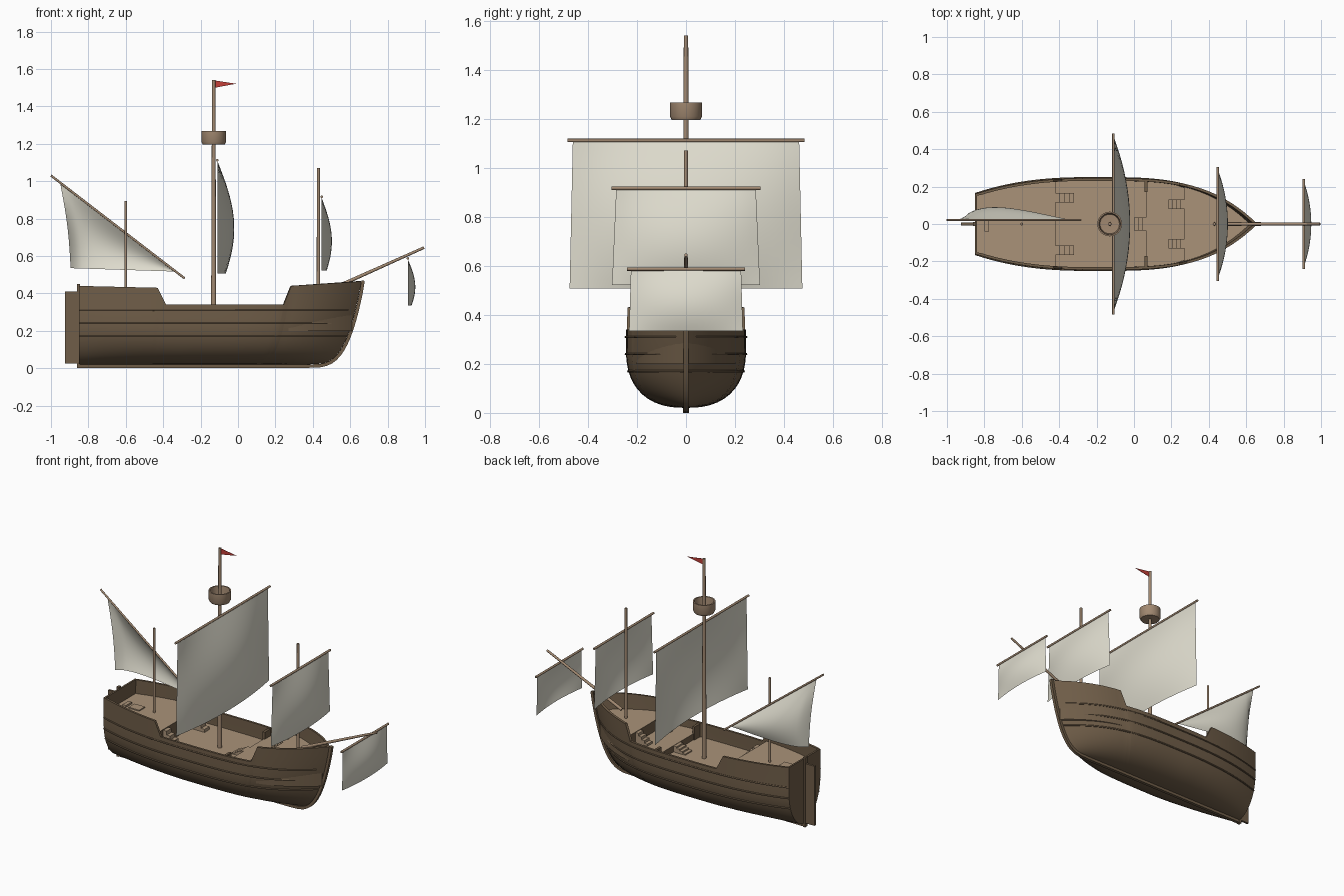
import bpy, bmesh, math
from mathutils import Vector

cube = bpy.data.objects.get("Cube")
if cube:
    bpy.data.objects.remove(cube)


def material(name, rgb):
    m = bpy.data.materials.new(name)
    m.use_nodes = True
    m.diffuse_color = (*rgb, 1)
    m.node_tree.nodes["Principled BSDF"].inputs["Base Color"].default_value = (*rgb, 1)
    return m


HULL = material("dark hull wood", (0.16, 0.11, 0.065))
DECK = material("deck planks", (0.40, 0.29, 0.19))
SPAR = material("spar wood", (0.36, 0.25, 0.165))
SAIL = material("canvas", (0.74, 0.72, 0.62))
RED = material("flag red", (0.55, 0.05, 0.04))
made = []


def finish(name, bm, *mats):
    bmesh.ops.recalc_face_normals(bm, faces=bm.faces)
    me = bpy.data.meshes.new(name)
    bm.to_mesh(me)
    bm.free()
    ob = bpy.data.objects.new(name, me)
    bpy.context.collection.objects.link(ob)
    for m in mats:
        me.materials.append(m)
    made.append(ob)
    return ob


def grid(name, nu, nv, fn, mat):
    """Surface sheet sampled from fn(u, v)."""
    bm = bmesh.new()
    vs = [[bm.verts.new(fn(i / nu, j / nv)) for j in range(nv + 1)] for i in range(nu + 1)]
    for i in range(nu):
        for j in range(nv):
            bm.faces.new((vs[i][j], vs[i + 1][j], vs[i + 1][j + 1], vs[i][j + 1]))
    bmesh.ops.remove_doubles(bm, verts=bm.verts, dist=1e-5)
    return finish(name, bm, mat)


def prism(name, pts, offset, *mats):
    """Extrude a flat outline along an offset; side faces take the last material."""
    bm = bmesh.new()
    f = bm.faces.new([bm.verts.new(p) for p in pts])
    ext = bmesh.ops.extrude_face_region(bm, geom=[f])
    bmesh.ops.translate(bm, vec=offset, verts=[g for g in ext["geom"] if isinstance(g, bmesh.types.BMVert)])
    bm.normal_update()
    d = Vector(offset).normalized()
    for f in bm.faces:
        f.material_index = 0 if abs(f.normal.dot(d)) > 0.9 else len(mats) - 1
    return finish(name, bm, *mats)


def box(name, x0, x1, y0, y1, z0, z1, mat):
    return prism(name, [(x0, y0, z0), (x1, y0, z0), (x1, y1, z0), (x0, y1, z0)], (0, 0, z1 - z0), mat)


def pole(name, a, b, r0, r1):
    a, b = Vector(a), Vector(b)
    bm = bmesh.new()
    bmesh.ops.create_cone(bm, cap_ends=True, segments=12, radius1=r0, radius2=r1, depth=(b - a).length)
    rot = (b - a).to_track_quat("Z", "Y")
    for v in bm.verts:
        v.co = rot @ v.co + (a + b) / 2
    return finish(name, bm, SPAR)


# ---- hull shape functions
STERN, LENGTH, FLOOR = -0.85, 1.51, 0.02


def stem(z):
    return 0.37 + 0.29 * max(0, min(1, (z - FLOOR) / 0.44)) ** 0.28


def sheer(x):
    pts = [(-0.85, 0.44), (-0.43, 0.43), (-0.385, 0.34), (0.245, 0.34), (0.285, 0.44), (0.67, 0.465)]
    for (x0, z0), (x1, z1) in zip(pts, pts[1:]):
        if x <= x1:
            return z0 + (z1 - z0) * (x - x0) / (x1 - x0)
    return pts[-1][1]


def breadth(s, z):
    """Half breadth at fraction s of the length and height z."""
    x = STERN + s * LENGTH
    if x > -0.2:
        w = 0.245 * max(0, 1 - ((x + 0.2) / 0.86) ** 3.47)
    else:
        w = 0.245 - 0.085 * ((-0.2 - x) / 0.65) ** 2.5
    n = 2.4 - 0.5 * max(0, 1 - s / 0.4)
    return w * (1 - max(0, 1 - (z - FLOOR) / 0.24) ** n) ** (1 / n)


def side(x, z):
    return breadth(min(1, (x - STERN) / (stem(z) - STERN)), z)


# ---- hull shell with transom
breaks = [(x - STERN) / LENGTH for x in (-0.43, -0.385, 0.245, 0.285)]
stations = sorted([i / 44 for i in range(45)] + [0.985] + breaks)
N = 14
bm = bmesh.new()
rows = []
for s in stations:
    top = sheer(STERN + s * LENGTH)
    row = []
    for j in range(-N, N + 1):
        t = (abs(j) / N) ** 1.7
        z = FLOOR + t * (top - FLOOR)
        x = STERN + s * (stem(FLOOR + t * 0.44) - STERN)
        row.append(bm.verts.new((x, math.copysign(breadth(s, z), j), z)))
    rows.append(row)
for a, b in zip(rows, rows[1:]):
    for j in range(2 * N):
        bm.faces.new((a[j], b[j], b[j + 1], a[j + 1]))
for j in range(N):
    quad = [rows[0][j], rows[0][j + 1], rows[0][2 * N - j - 1], rows[0][2 * N - j]]
    bm.faces.new(list(dict.fromkeys(quad)))
bmesh.ops.remove_doubles(bm, verts=bm.verts, dist=1e-5)
hull = finish("hull", bm, HULL)
mod = hull.modifiers.new("thickness", "SOLIDIFY")
mod.thickness, mod.offset = 0.014, -1
bpy.context.view_layer.objects.active = hull
bpy.ops.object.modifier_apply(modifier=mod.name)

# ---- keel and stem timber, sternpost, rudder
path = [Vector((STERN, 0, FLOOR)), Vector((0.3, 0, FLOOR))]
path += [Vector((stem(z), 0, z)) for z in [FLOOR + 0.45 * (i / 14) ** 2 for i in range(15)]]
outer = []
for i, p in enumerate(path):
    d = (path[min(i + 1, len(path) - 1)] - path[max(i - 1, 0)]).normalized()
    outer.append(p + 0.018 * Vector((d.z, 0, -d.x)))
outline = [p + Vector((0, -0.01, 0)) for p in path + outer[::-1]]
prism("keel_and_stem", outline, (0, 0.02, 0), HULL)
box("sternpost", -0.862, -0.845, -0.012, 0.012, 0, 0.45, HULL)
box("rudder", -0.925, -0.86, -0.007, 0.007, 0.025, 0.41, HULL)

# ---- wales along both sides
for k, z in enumerate((0.17, 0.24, 0.31)):
    for sgn in (1, -1):
        def wale(u, v, z=z, sgn=sgn):
            x = STERN + u * (0.59 - STERN)
            a = v * math.tau
            return (x, sgn * (side(x, z) + 0.006 * math.cos(a)), z + 0.005 * math.sin(a))
        grid(f"wale_{k}_{'left' if sgn > 0 else 'right'}", 40, 6, wale, HULL)


# ---- decks
def deck(name, x0, x1, z):
    xs = [x0 + (x1 - x0) * i / 16 for i in range(17)]
    edge = [(x, side(x, z - 0.05) - 0.007, 0.2) for x in xs]
    prism(name, edge + [(x, -y, h) for x, y, h in edge[::-1]], (0, 0, z - 0.2), DECK, HULL)


deck("main_deck", -0.43, 0.07, 0.25)
deck("waist_deck", 0.065, 0.28, 0.29)
deck("aft_deck", -0.84, -0.42, 0.35)
deck("fore_deck", 0.27, 0.61, 0.36)
for sgn in (1, -1):
    y = sgn * 0.2
    box("waist_post", 0.057, 0.073, y - 0.03, y + 0.03, 0.25, 0.335, HULL)


# ---- stairs and hatches
def stairs(name, low, high, y, half, z0, z1):
    steps = 4
    for i in range(steps):
        a, b = (low + (high - low) * k / steps for k in (i, i + 1))
        box(f"{name}_step_{i}", min(a, b), max(a, b), y - half, y + half, z0, z0 + (z1 - z0) * (i + 0.8) / steps, DECK)


stairs("waist_stairs", -0.02, 0.065, 0, 0.035, 0.25, 0.29)
for sgn in (1, -1):
    stairs("aft_stairs", -0.32, -0.42, sgn * 0.14, 0.025, 0.25, 0.35)
    stairs("fore_stairs", 0.185, 0.27, sgn * 0.105, 0.025, 0.29, 0.36)
box("aft_hatch", -0.755, -0.68, -0.04, 0.02, 0.35, 0.357, DECK)
box("aft_bench", -0.8, -0.775, -0.04, 0.02, 0.35, 0.362, DECK)

# ---- masts, bowsprit and yards
pole("main_mast", (-0.13, 0, 0.24), (-0.13, 0, 1.54), 0.014, 0.009)
pole("fore_mast", (0.43, 0, 0.3), (0.43, 0, 1.07), 0.01, 0.008)
pole("mizzen_mast", (-0.6, 0, 0.3), (-0.6, 0, 0.895), 0.008, 0.007)
pole("bowsprit", (0.46, 0, 0.405), (0.995, 0, 0.645), 0.01, 0.007)
pole("lateen_yard", (-1, 0.022, 1.03), (-0.285, 0.022, 0.48), 0.006, 0.006)
for name, x, z, half in (("main", -0.11, 1.112, 0.483), ("fore", 0.447, 0.917, 0.305), ("sprit", 0.908, 0.587, 0.24)):
    pole(name + "_yard", (x, -half, z), (x, half, z), 0.007, 0.007)


# ---- square sails, bellied forward
def square_sail(name, x, top, bottom, w0, w1, belly):
    def fn(u, v):
        k = 2 * u - 1
        bulge = belly * (1 - k * k) * math.sin(2.62 * v)
        return (x + bulge, k * (w0 + (w1 - w0) * v), top + (bottom - top) * v)
    grid(name, 20, 16, fn, SAIL)


square_sail("main_sail", -0.11, 1.108, 0.507, 0.462, 0.475, 0.09)
square_sail("fore_sail", 0.447, 0.912, 0.522, 0.285, 0.302, 0.055)
square_sail("sprit_sail", 0.908, 0.582, 0.335, 0.225, 0.232, 0.04)


# ---- lateen sail between yard and foot
def lateen(u, v):
    head, clew, tack = Vector((-0.95, 0, 0.985)), Vector((-0.895, 0, 0.535)), Vector((-0.34, 0, 0.517))
    p = head.lerp(clew, v).lerp(tack, u)
    p.x += 0.02 * math.sin(math.pi * v) * (u - 1) * -0.5
    p.y = 0.022 + 0.068 * math.sin(math.pi * u ** 0.55) * math.sin(2.4 * v)
    return p


grid("lateen_sail", 18, 14, lateen, SAIL)

# ---- crow's nest, lathed
profile = [(0.0, 1.195), (0.058, 1.195), (0.066, 1.21), (0.066, 1.267), (0.058, 1.267), (0.052, 1.21), (0.0, 1.207)]


def nest(u, v):
    r, z = profile[round(v * (len(profile) - 1))]
    a = u * math.tau
    return (-0.13 + r * math.cos(a), r * math.sin(a), z)


grid("lookout_nest", 24, len(profile) - 1, nest, SPAR)

# ---- pennant
prism("pennant", [(-0.122, -0.001, 1.538), (-0.01, -0.001, 1.521), (-0.122, -0.001, 1.5)], (0, 0.002, 0), RED)

bpy.ops.object.select_all(action="DESELECT")
for ob in made:
    ob.select_set(True)
bpy.context.view_layer.objects.active = hull
bpy.ops.object.shade_smooth_by_angle(angle=math.radians(35))
